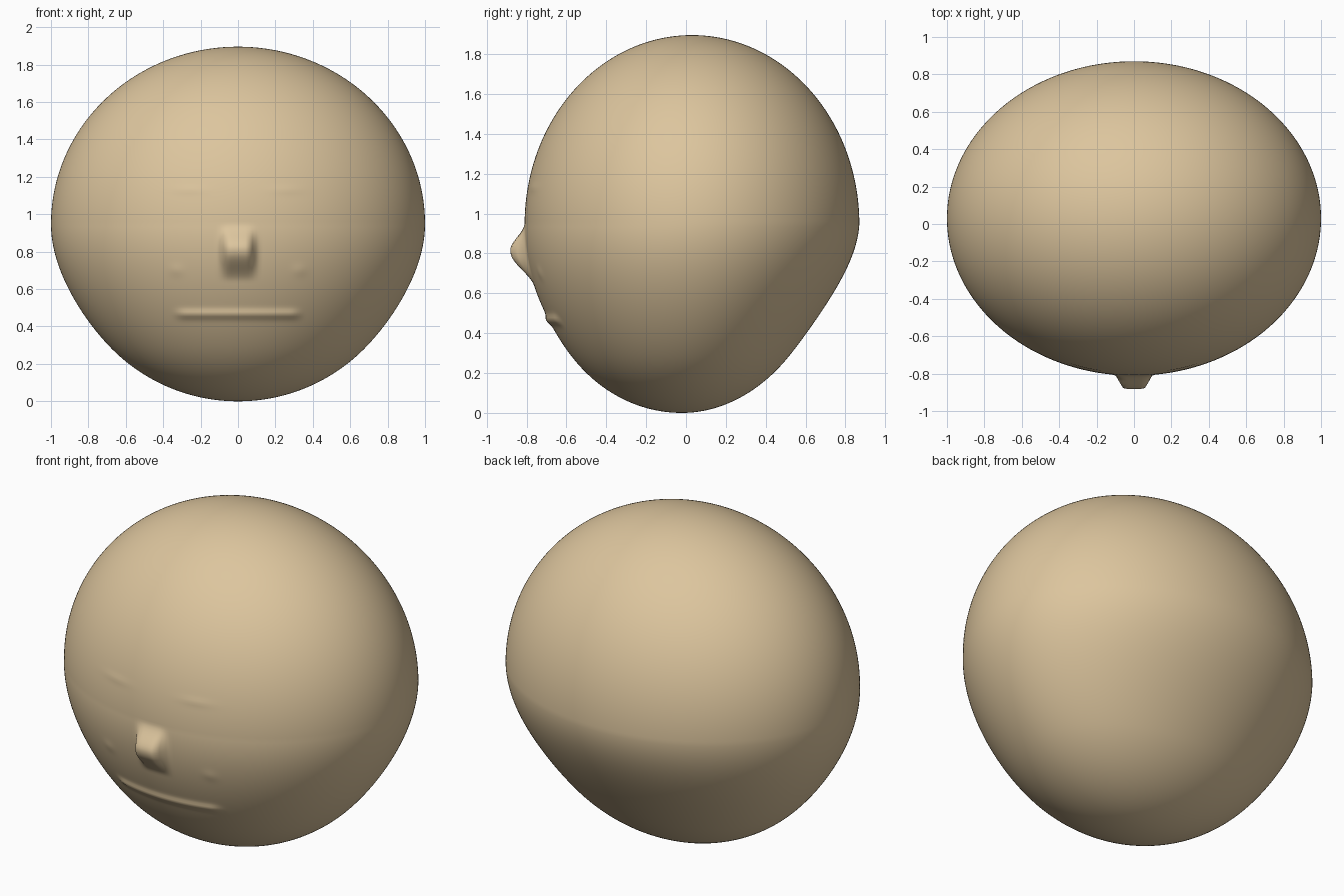
import bpy, bmesh, math

if "Cube" in bpy.data.objects:
    bpy.data.objects.remove(bpy.data.objects["Cube"])

SEG, RINGS = 320, 200
HALF_H = 0.948


def smooth(a, b, v):
    t = max(0.0, min(1.0, (v - a) / (b - a)))
    return t * t * (3 - 2 * t)


def head_point(x, y, z):
    """Unit sphere point -> egg shaped head with a flatter lower back."""
    low = max(0.0, -z)
    r = math.hypot(x, y)
    back = max(0.0, y / r) if r > 1e-6 else 0.0
    f = 1 - (0.05 + 0.08 * back * back) * smooth(0, 0.7, low)
    centre = 0.03 - 0.05 * low
    return x * f, centre + 0.84 * y * f, HALF_H * (1 + z)


def face_relief(x, z):
    """Forward relief of nose, lip ridge, brows and cheek creases."""
    ax = abs(x)
    nose = (1 - smooth(0.05, 0.11, ax)) * smooth(0.95, 0.81, z) * smooth(0.64, 0.80, z)
    lip = (1 - smooth(0.28, 0.36, ax)) * math.exp(-((z - 0.465) / 0.022) ** 2)
    brow = math.exp(-((ax - 0.26) / 0.09) ** 2 - ((z - 1.13) / 0.02) ** 2)
    cheek = math.exp(-((ax - 0.33) / 0.035) ** 2 - ((z - 0.70) / 0.03) ** 2)
    return 0.078 * nose + 0.014 * lip + 0.003 * brow + 0.004 * cheek


# Head: one smooth surface with the face sculpted in
bm = bmesh.new()
bmesh.ops.create_uvsphere(bm, u_segments=SEG, v_segments=RINGS, radius=1)
for v in bm.verts:
    front = v.co.y < 0
    x, y, z = head_point(*v.co)
    if front:
        y -= face_relief(x, z)
    v.co = (x, y, z)
for face in bm.faces:
    face.smooth = True
mesh = bpy.data.meshes.new("head")
bm.to_mesh(mesh)
bm.free()
head = bpy.data.objects.new("head", mesh)
bpy.context.collection.objects.link(head)

# Tan skin
skin = bpy.data.materials.new("tan_skin")
skin.diffuse_color = (0.72, 0.56, 0.34, 1)
skin.use_nodes = True
skin.node_tree.nodes["Principled BSDF"].inputs["Base Color"].default_value = skin.diffuse_color
mesh.materials.append(skin)
